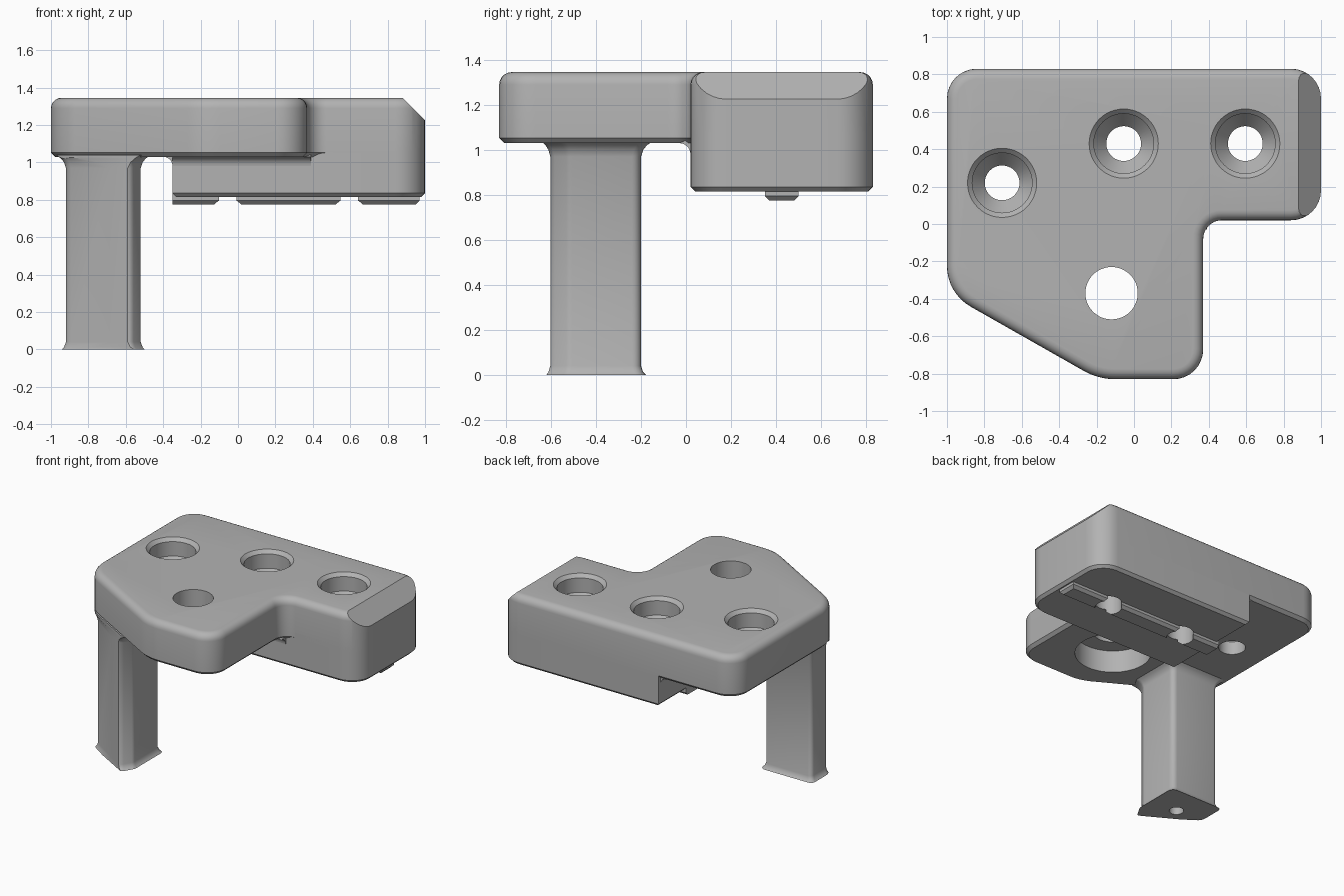
import bpy, bmesh, math
from mathutils import Vector

cube = bpy.data.objects.get("Cube")
if cube:
    bpy.data.objects.remove(cube, do_unlink=True)

grey = bpy.data.materials.new("mid_grey")
grey.use_nodes = True
grey.diffuse_color = (0.45, 0.45, 0.45, 1)
grey.node_tree.nodes["Principled BSDF"].inputs["Base Color"].default_value = grey.diffuse_color


def outline(corners, steps=8):
    """Round the (x, y, radius) corners of a closed polygon."""
    pts = []
    for i, (x, y, r) in enumerate(corners):
        p = Vector((x, y))
        a = (Vector(corners[i - 1][:2]) - p).normalized()
        b = (Vector(corners[(i + 1) % len(corners)][:2]) - p).normalized()
        if r == 0:
            pts.append(p)
            continue
        half = a.angle(b) / 2
        centre = p + (a + b).normalized() * r / math.sin(half)
        start = p + a * r / math.tan(half) - centre
        end = p + b * r / math.tan(half) - centre
        sweep = math.pi - 2 * half
        for k in range(steps + 1):
            t = k / steps
            v = (start * math.sin((1 - t) * sweep) + end * math.sin(t * sweep)) / math.sin(sweep)
            pts.append(centre + v)
    return pts


def loft(name, rings):
    """Skin a stack of equal rings and cap both ends."""
    bm = bmesh.new()
    loops = [[bm.verts.new(p) for p in ring] for ring in rings]
    n = len(loops[0])
    for lo, hi in zip(loops, loops[1:]):
        for i in range(n):
            bm.faces.new((lo[i], lo[(i + 1) % n], hi[(i + 1) % n], hi[i]))
    bm.faces.new(loops[0])
    bm.faces.new(loops[-1])
    bmesh.ops.recalc_face_normals(bm, faces=bm.faces)
    mesh = bpy.data.meshes.new(name)
    bm.to_mesh(mesh)
    bm.free()
    obj = bpy.data.objects.new(name, mesh)
    bpy.context.collection.objects.link(obj)
    mesh.materials.append(grey)
    return obj


def prism(name, pts, z0, z1):
    return loft(name, [[(p[0], p[1], z) for p in pts] for z in (z0, z1)])


def lathe(name, x, y, profile, sides=48):
    turn = [2 * math.pi * i / sides for i in range(sides)]
    return loft(name, [[(x + r * math.cos(a), y + r * math.sin(a), z) for a in turn]
                       for r, z in profile])


def bevel_level(obj, z, width, segments):
    """Bevel the horizontal edges lying at one height."""
    bm = bmesh.new()
    bm.from_mesh(obj.data)
    edges = [e for e in bm.edges if all(abs(v.co.z - z) < 1e-4 for v in e.verts)]
    bmesh.ops.bevel(bm, geom=edges, offset=width, segments=segments, profile=0.5,
                    affect='EDGES', clamp_overlap=False)
    bm.to_mesh(obj.data)
    bm.free()


def boolean(obj, tool, operation='DIFFERENCE'):
    mod = obj.modifiers.new("cut", 'BOOLEAN')
    mod.operation, mod.object, mod.solver = operation, tool, 'EXACT'
    bpy.context.view_layer.objects.active = obj
    bpy.ops.object.modifier_apply(modifier=mod.name)


# Main plate with a rounded upper rim
TOP, UNDER, BASE = 1.345, 1.03, 0.815
plan = outline([(-1, 0.83, 0.16), (-1, -0.37, 0.25), (-0.19, -0.83, 0.35), (0.37, -0.83, 0.16),
                (0.37, 0.02, 0.1), (1, 0.02, 0.16), (1, 0.83, 0.16)])
plate = prism("plate", plan, UNDER, TOP)
bevel_level(plate, TOP, 0.055, 5)
bevel_level(plate, UNDER, 0.022, 1)

# Sloping chamfer along the left end
bm = bmesh.new()
bm.from_mesh(plate.data)
cut = bmesh.ops.bisect_plane(bm, geom=bm.verts[:] + bm.edges[:] + bm.faces[:],
                             plane_co=(0.88, 0, TOP), plane_no=(1, 0, 1), clear_outer=True)
bmesh.ops.edgeloop_fill(bm, edges=[g for g in cut["geom_cut"] if isinstance(g, bmesh.types.BMEdge)])
bmesh.ops.recalc_face_normals(bm, faces=bm.faces)
bm.to_mesh(plate.data)
bm.free()

# Thick block under the rear of the plate
block = prism("lower_block", outline([(-0.35, 0.83, 0), (-0.35, 0.02, 0),
                                      (1, 0.02, 0.16), (1, 0.83, 0.16)]), BASE, 1.09)
bevel_level(block, BASE, 0.02, 1)

# Locating rail, chamfered along its lower edges
c = 0.02
rail = loft("locating_rail", [[(x0, y0, z), (x1, y0, z), (x1, y1, z), (x0, y1, z)]
            for x0, x1, y0, y1, z in ((-0.35, 0.97, 0.35, 0.5, 0.85),
                                      (-0.35, 0.97, 0.35, 0.5, 0.775 + c),
                                      (-0.35, 0.97 - c, 0.35 + c, 0.5 - c, 0.775))])

# Concave fillets where the block meets the plate underside
arc = [(0.05 * (math.sin(a) - 1), 0.05 * (math.cos(a) - 1))
       for a in [math.pi / 2 * i / 6 for i in range(7)]] + [(0.02, 0.03)]
front_fillet = loft("front_fillet", [[(x, 0.02 + u, UNDER + v) for u, v in arc]
                                     for x in (-0.35, 0.39)])
side_fillet = loft("side_fillet", [[(-0.35 + u, y, UNDER + v) for u, v in arc]
                                   for y in (0.02, 0.81)])

# Leg flaring at the foot and into the plate
section = outline([(-0.92, -0.2, 0.03), (-0.92, -0.39, 0.06), (-0.58, -0.62, 0.04),
                   (-0.52, -0.52, 0.05), (-0.52, -0.2, 0.04)], 5)
mid = Vector((-0.72, -0.4))
flare = [(0, 1.11), (0.012, 1.05), (0.04, 1), (0.97, 1), (1.0, 1.05), (1.02, 1.13), (1.04, 1.27)]
leg = loft("leg", [[(*(mid + (p - mid) * s), z) for p in section] for z, s in flare])
limit = prism("leg_limit", plan, -0.1, 1.2)
boolean(leg, limit, 'INTERSECT')

# Countersunk screw holes, stepped bore and foot hole
cutters = [limit]
for x, y in ((-0.705, 0.22), (-0.055, 0.43), (0.595, 0.43)):
    tool = lathe("screw_cutter", x, y, [(0.093, 0.7), (0.093, 1.13), (0.16, 1.21),
                                        (0.16, 1.32), (0.205, 1.365)])
    cutters.append(tool)
    boolean(plate, tool)
    if x > -0.5:
        boolean(block, tool)
        boolean(rail, tool)
bore = lathe("bore_cutter", -0.12, -0.37, [(0.265, 0.9), (0.265, 1.2), (0.14, 1.2), (0.14, 1.5)])
boolean(plate, bore)
foot = lathe("foot_cutter", -0.72, -0.4, [(0.05, -0.1), (0.05, 0.15)], 32)
boolean(leg, foot)
for tool in cutters + [bore, foot]:
    bpy.data.objects.remove(tool, do_unlink=True)

# Smooth shading with crisp edges
bpy.ops.object.select_all(action='DESELECT')
for obj in (plate, block, rail, leg, front_fillet, side_fillet):
    obj.select_set(True)
bpy.context.view_layer.objects.active = plate
bpy.ops.object.shade_smooth_by_angle(angle=math.radians(35))
